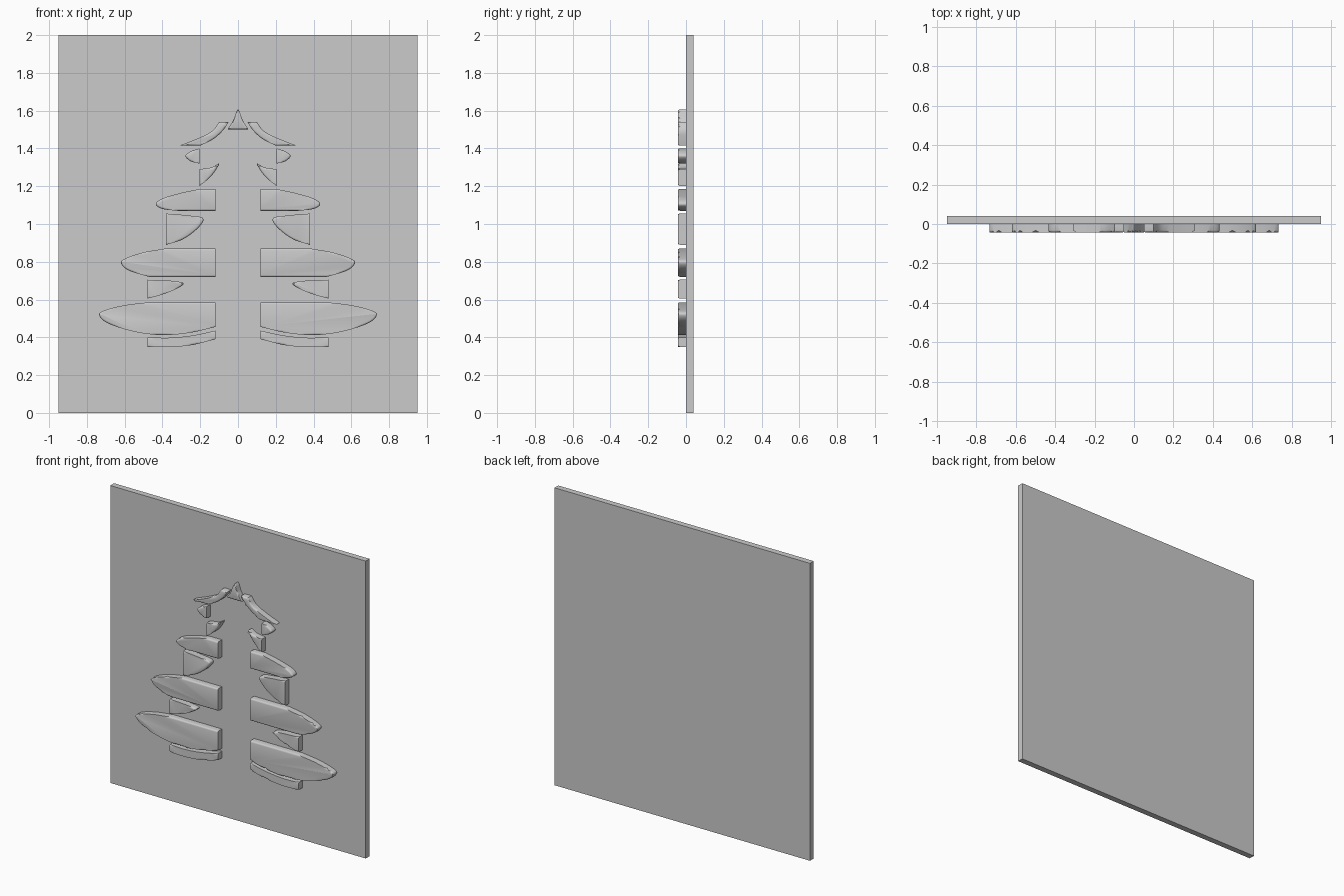
import bpy
import bmesh
from mathutils import Vector

if "Cube" in bpy.data.objects:
    bpy.data.objects.remove(bpy.data.objects["Cube"], do_unlink=True)

DEPTH = 0.042      # how far the relief stands out of the panel
ROUND = 0.01       # rounding of the front rims
STEPS = 6          # samples per curve span

stone = bpy.data.materials.new("stone grey")
stone.use_nodes = True
grey = (0.6, 0.6, 0.6, 1)
stone.diffuse_color = grey
stone.node_tree.nodes["Principled BSDF"].inputs["Base Color"].default_value = grey


def add_object(name, bm):
    bmesh.ops.recalc_face_normals(bm, faces=bm.faces)
    mesh = bpy.data.meshes.new(name)
    bm.to_mesh(mesh)
    bm.free()
    mesh.materials.append(stone)
    obj = bpy.data.objects.new(name, mesh)
    bpy.context.collection.objects.link(obj)
    return obj


def smooth_stroke(points):
    """Samples a curve through the points, leaving out the last one."""
    pts = [Vector(p) for p in points]
    if len(pts) == 2:
        return pts[:1]
    pts = [2 * pts[0] - pts[1]] + pts + [2 * pts[-1] - pts[-2]]
    out = []
    for a, b, c, d in zip(pts, pts[1:], pts[2:], pts[3:]):
        for i in range(STEPS):
            t = i / STEPS
            out.append(b + (c - a) * t / 2 + (2 * a - 5 * b + 4 * c - d) * t * t / 2
                       + (3 * b - a - 3 * c + d) * t ** 3 / 2)
    return out


def relief(name, *strokes, mirrored=True):
    """Raised piece bounded by strokes; each starts where the last one ends."""
    outline = [p for s in strokes for p in smooth_stroke(s)]
    bm = bmesh.new()
    front = bm.faces.new([bm.verts.new((p.x, -DEPTH, p.y)) for p in outline])
    rim = list(front.edges)
    back = bmesh.ops.extrude_face_region(bm, geom=[front], use_keep_orig=True)
    for v in back["geom"]:
        if isinstance(v, bmesh.types.BMVert):
            v.co.y = 0.002
    # Upright cut ends stay sharp, every other front rim is rounded
    rim = [e for e in rim if abs(e.verts[0].co.x - e.verts[1].co.x) > 0.0005]
    bmesh.ops.bevel(bm, geom=rim, offset=ROUND, segments=3, profile=0.5,
                    affect='EDGES', clamp_overlap=False)
    obj = add_object(name, bm)
    if mirrored:
        obj.modifiers.new("both sides", 'MIRROR')
        obj.modifiers["both sides"].use_mirror_merge = False
    bpy.ops.object.select_all(action='DESELECT')
    obj.select_set(True)
    bpy.context.view_layer.objects.active = obj
    bpy.ops.object.shade_smooth_by_angle(angle=0.6)


# Back panel
bm = bmesh.new()
bmesh.ops.create_cube(bm, size=1)
bmesh.ops.scale(bm, vec=(1.9, 0.04, 2), verts=bm.verts)
bmesh.ops.translate(bm, vec=(0, 0.02, 1), verts=bm.verts)
add_object("back_panel", bm)

# Tree top
relief("tree_tip",
       [(-.055, 1.5), (-.025, 1.55), (-.006, 1.6), (.006, 1.6), (.025, 1.55), (.055, 1.5)],
       [(.055, 1.5), (-.055, 1.5)], mirrored=False)
relief("top_branch",
       [(.05, 1.54), (.1, 1.54)],
       [(.1, 1.54), (.14, 1.49), (.22, 1.45), (.31, 1.415)],
       [(.31, 1.415), (.2, 1.415)],
       [(.2, 1.415), (.13, 1.45), (.08, 1.495), (.05, 1.54)])

# Small leaves between the tiers
relief("upper_bud",
       [(.205, 1.4), (.25, 1.385), (.278, 1.36), (.25, 1.332), (.205, 1.32)],
       [(.205, 1.32), (.205, 1.4)])
relief("upper_leaf",
       [(.205, 1.2), (.14, 1.255), (.1, 1.32), (.14, 1.3), (.205, 1.29)],
       [(.205, 1.29), (.205, 1.2)])
relief("middle_leaf",
       [(.38, .89), (.29, .92), (.21, .98), (.185, 1.03), (.26, 1.045), (.38, 1.055)],
       [(.38, 1.055), (.38, .89)])
relief("lower_leaf",
       [(.48, .605), (.39, .63), (.31, .665), (.29, .688), (.36, .7), (.48, .705)],
       [(.48, .705), (.48, .605)])

# Wide branch tiers
relief("upper_tier",
       [(.12, 1.185), (.205, 1.185)],
       [(.205, 1.185), (.3, 1.165), (.4, 1.135), (.435, 1.105), (.4, 1.08), (.32, 1.07)],
       [(.32, 1.07), (.12, 1.07)],
       [(.12, 1.07), (.12, 1.185)])
relief("middle_tier",
       [(.12, .87), (.385, .87)],
       [(.385, .87), (.5, .85), (.59, .82), (.62, .795), (.58, .755), (.47, .72)],
       [(.47, .72), (.12, .72)],
       [(.12, .72), (.12, .87)])
relief("lower_tier",
       [(.12, .585), (.48, .585)],
       [(.48, .585), (.6, .57), (.7, .545), (.735, .52), (.69, .475), (.55, .43),
        (.4, .412), (.25, .425), (.12, .455)],
       [(.12, .455), (.12, .585)])

# Bottom strip
relief("bottom_strip",
       [(.12, .435), (.24, .41), (.36, .398), (.48, .4)],
       [(.48, .4), (.48, .35)],
       [(.48, .35), (.36, .348), (.24, .36), (.12, .39)],
       [(.12, .39), (.12, .435)])
